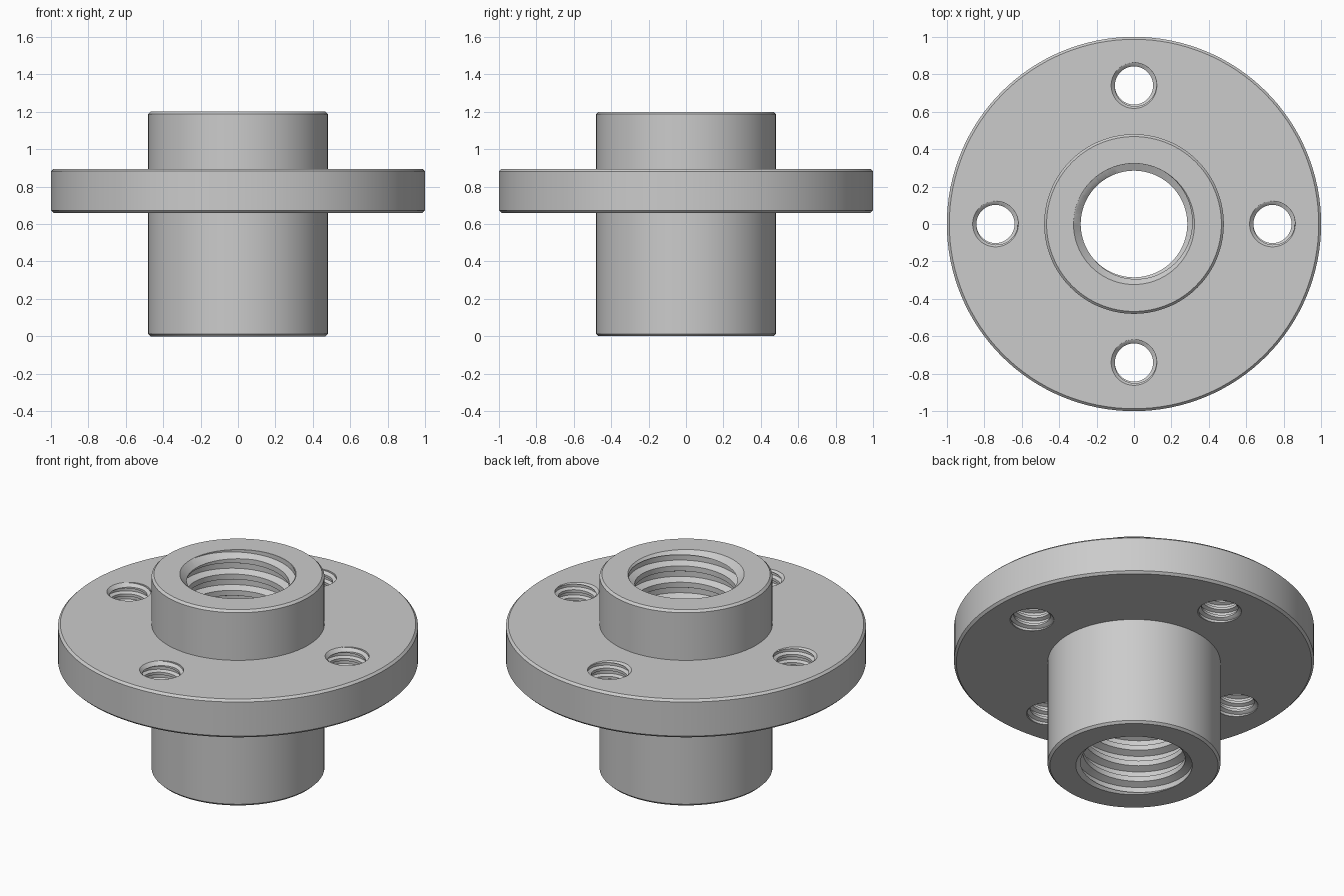
import bpy, bmesh
from math import cos, sin, pi, radians
from mathutils import Vector, Matrix

if "Cube" in bpy.data.objects:
    bpy.data.objects.remove(bpy.data.objects["Cube"])

C = 0.013                      # outer edge chamfer
HOLE_R = 0.74                  # bolt circle radius
HOLES = [(HOLE_R, 0), (0, HOLE_R), (-HOLE_R, 0), (0, -HOLE_R)]


def to_object(name, bm):
    bmesh.ops.recalc_face_normals(bm, faces=bm.faces[:])
    mesh = bpy.data.meshes.new(name)
    bm.to_mesh(mesh)
    bm.free()
    obj = bpy.data.objects.new(name, mesh)
    bpy.context.collection.objects.link(obj)
    return obj


def lathe(bm, profile, segs):
    """Solid of revolution from an (r, z) profile, closed by flat caps."""
    rings = [[bm.verts.new((r * cos(2 * pi * k / segs), r * sin(2 * pi * k / segs), z))
              for k in range(segs)] for r, z in profile]
    for a, b in zip(rings, rings[1:]):
        for k in range(segs):
            j = (k + 1) % segs
            bm.faces.new((a[k], a[j], b[j], b[k]))
    bm.faces.new(rings[0])
    bm.faces.new(rings[-1])


def thread(bm, x, y, z0, z1, minor, major, pitch, segs):
    """Solid helical tap with a trapezoidal thread."""
    prof = [(0.0, minor), (0.32, minor), (0.5, major), (0.82, major)]
    n = len(prof)
    last = (int((z1 - z0) / pitch) + 1) * segs
    grid = {}

    def vert(k, i):
        if i == n:
            k, i = k + segs, 0
        if (k, i) not in grid:
            u, r = prof[i]
            t = 2 * pi * k / segs
            grid[k, i] = bm.verts.new((x + r * cos(t), y + r * sin(t),
                                       z0 + pitch * (k / segs + u)))
        return grid[k, i]

    for k in range(last):
        for i in range(n):
            bm.faces.new((vert(k, i), vert(k + 1, i), vert(k + 1, i + 1), vert(k, i + 1)))
    # fan caps on both ends
    for k in (0, last):
        loop = [vert(k + s, 0) for s in range(segs + 1)]
        loop += [vert(k, i) for i in range(n - 1, 0, -1)]
        mid = bm.verts.new((x, y, z0 + pitch * (k / segs + 0.5)))
        for a, b in zip(loop, loop[1:] + loop[:1]):
            bm.faces.new((a, b, mid))


def countersink(bm, x, y, z, up, radius, depth, segs):
    """Cone cutter with the given radius at height z, opening outward."""
    over = 0.03
    slope = 1.0
    r_out, r_in = radius + over * slope, radius - depth * slope
    h = over + depth
    centre = Vector((x, y, z + up * (over - depth) / 2))
    bmesh.ops.create_cone(bm, cap_ends=True, segments=segs, depth=h,
                          radius1=r_in if up > 0 else r_out,
                          radius2=r_out if up > 0 else r_in,
                          matrix=Matrix.Translation(centre))


# Body: sleeve with flange, one turned profile
bm = bmesh.new()
S, F, H, Z1, Z2 = 0.48, 1.0, 1.2, 0.66, 0.895
lathe(bm, [(S - C, 0), (S, C), (S, Z1), (F - C, Z1), (F, Z1 + C), (F, Z2 - C),
           (F - C, Z2), (S, Z2), (S, H - C), (S - C, H)], 128)
nut = to_object("flanged_nut", bm)

# Threaded bore and four threaded bolt holes
bm = bmesh.new()
thread(bm, 0, 0, -0.2, 1.4, 0.285, 0.323, 0.1, 72)
for hx, hy in HOLES:
    thread(bm, hx, hy, Z1 - 0.11, Z2 + 0.1, 0.102, 0.122, 0.05, 40)
taps = to_object("thread_cutter", bm)

# Chamfers at both ends of every hole
bm = bmesh.new()
for z, up in ((0, -1), (H, 1)):
    countersink(bm, 0, 0, z, up, 0.3235, 0.04, 72)
for hx, hy in HOLES:
    for z, up in ((Z1, -1), (Z2, 1)):
        countersink(bm, hx, hy, z, up, 0.1225, 0.022, 40)
sinks = to_object("chamfer_cutter", bm)

# Cut and clean up
bpy.context.view_layer.objects.active = nut
nut.select_set(True)
for cutter in (taps, sinks):
    cutter.hide_render = True
    mod = nut.modifiers.new(cutter.name, 'BOOLEAN')
    mod.operation = 'DIFFERENCE'
    mod.solver = 'EXACT'
    mod.object = cutter
    bpy.ops.object.modifier_apply(modifier=mod.name)
    bpy.data.objects.remove(cutter, do_unlink=True)
bpy.ops.object.shade_smooth_by_angle(angle=radians(25))
